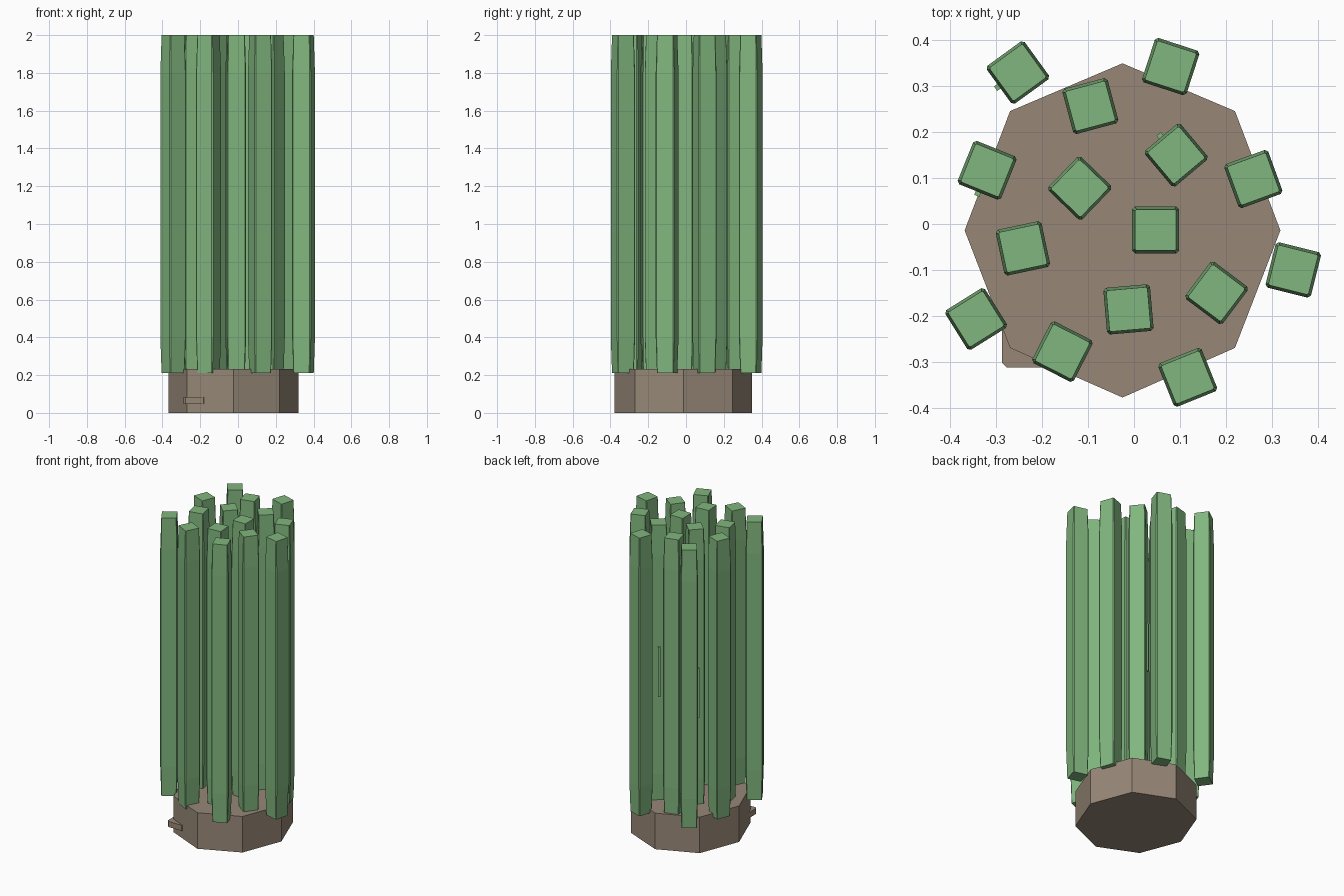
import bpy
import bmesh
from math import radians
from mathutils import Matrix, Vector

cube = bpy.data.objects.get("Cube")
if cube:
    bpy.data.objects.remove(cube, do_unlink=True)


def make_material(name, colour):
    mat = bpy.data.materials.new(name)
    mat.use_nodes = True
    mat.diffuse_color = colour
    mat.node_tree.nodes["Principled BSDF"].inputs["Base Color"].default_value = colour
    return mat


green = make_material("leaf_green", (0.22, 0.47, 0.21, 1))
brown = make_material("earth_brown", (0.31, 0.245, 0.185, 1))


def finish(name, bm, mat):
    bmesh.ops.recalc_face_normals(bm, faces=bm.faces)
    mesh = bpy.data.meshes.new(name)
    bm.to_mesh(mesh)
    bm.free()
    mesh.materials.append(mat)
    obj = bpy.data.objects.new(name, mesh)
    bpy.context.collection.objects.link(obj)
    return obj


def loft(bm, rings):
    """Skin a stack of closed rings and cap both ends."""
    loops = [[bm.verts.new(p) for p in ring] for ring in rings]
    n = len(loops[0])
    for low, high in zip(loops, loops[1:]):
        for i in range(n):
            j = (i + 1) % n
            bm.faces.new((low[i], low[j], high[j], high[i]))
    bm.faces.new(loops[0][::-1])
    bm.faces.new(loops[-1])


def chamfered_square(size, cut, z):
    h, c = size / 2, size / 2 - cut
    return [Vector((x, y, z)) for x, y in
            ((h, -c), (h, c), (c, h), (-c, h), (-h, c), (-h, -c), (-c, -h), (c, -h))]


def box(bm, size, centre):
    bmesh.ops.create_cube(bm, size=1, matrix=Matrix.Translation(centre) @ Matrix.Diagonal((*size, 1)))


# Octagonal base
bm = bmesh.new()
outline = [(0.344, 0), (0.245, 0.26), (0, 0.364), (-0.245, 0.26),
           (-0.344, 0), (-0.245, -0.256), (0, -0.364), (0.245, -0.256)]
loft(bm, [[(x - 0.025, y - 0.014, z) for x, y in outline] for z in (0, 0.232)])
finish("base", bm, brown)

# Small tab at one corner of the base
bm = bmesh.new()
loft(bm, [[p + Vector((-0.23, -0.255, 0)) for p in chamfered_square(0.115, 0.01, z)]
          for z in (0.048, 0.084)])
finish("base_tab", bm, brown)

# Stalks: x, y, turn in degrees
stalks = [
    (-0.253, 0.33, 36), (0.08, 0.343, -18), (-0.095, 0.257, 15),
    (0.092, 0.15, 40), (-0.32, 0.117, -22), (-0.118, 0.078, 46),
    (0.26, 0.098, 20), (0.047, -0.013, 0), (-0.242, -0.053, 12),
    (0.347, -0.1, -14), (-0.344, -0.207, 32), (0.18, -0.15, -37),
    (-0.012, -0.186, 5), (-0.156, -0.278, -27), (0.117, -0.334, 22),
]
# Direction of the thin side ridge on the few stalks that carry one
ridges = {0: (-1, 0), 3: (0, 1), 4: (0, -1)}

for i, (x, y, turn) in enumerate(stalks):
    bm = bmesh.new()
    loft(bm, [chamfered_square(size, cut, z) for size, cut, z in
              ((0.09, 0.003, 0.21), (0.102, 0.006, 0.4), (0.102, 0.006, 1.8), (0.09, 0.003, 2))])
    if i in ridges:
        dx, dy = ridges[i]
        box(bm, (0.012, 0.012, 0.32), Vector((dx * 0.054, dy * 0.054, 1.06)))
    stalk = finish(f"stalk_{i + 1}", bm, green)
    stalk.location = (x, y, 0)
    stalk.rotation_euler.z = radians(turn)
